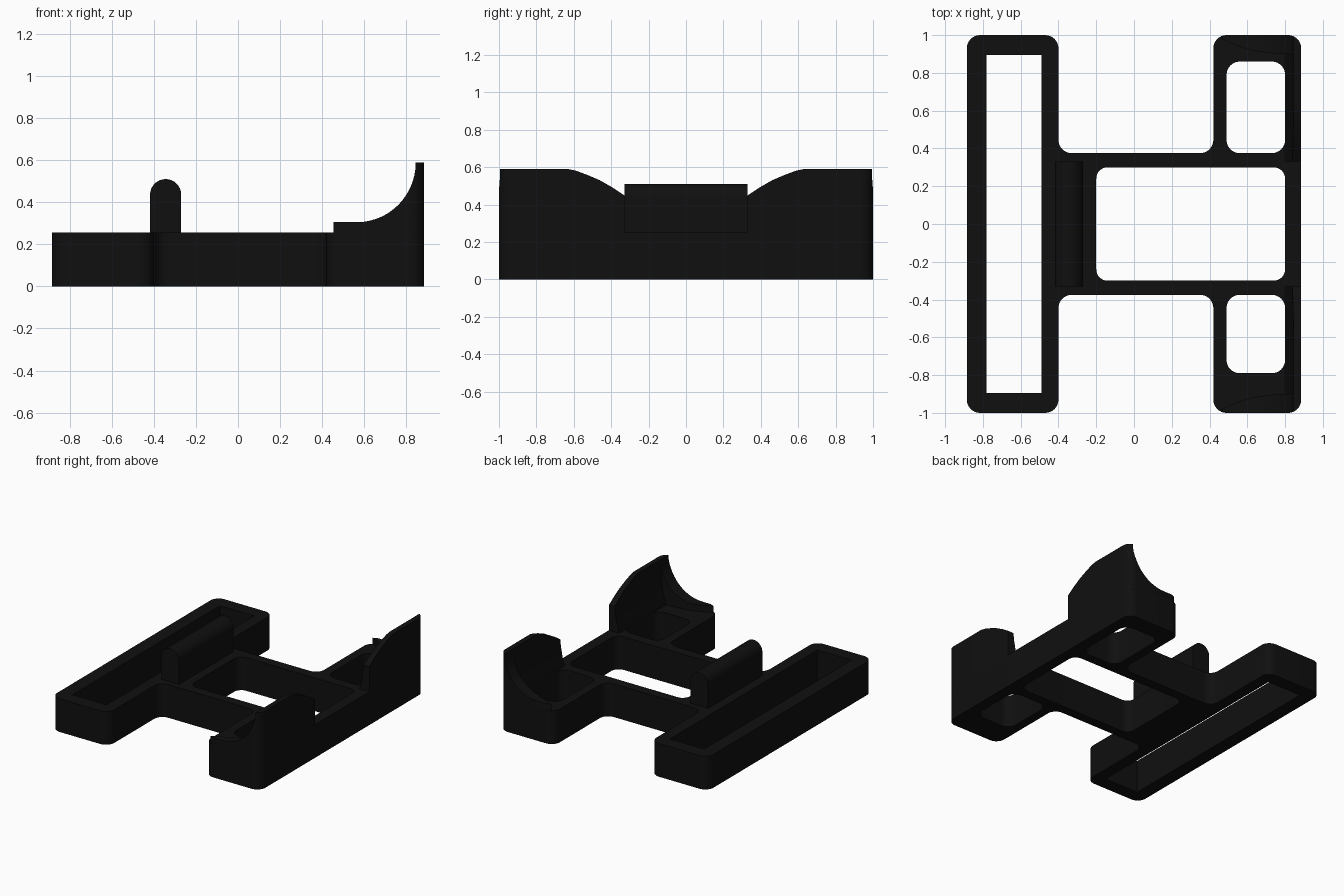
import bpy, bmesh, math
from mathutils import Vector

if "Cube" in bpy.data.objects:
    bpy.data.objects.remove(bpy.data.objects["Cube"])

black = bpy.data.materials.new("matte black")
black.use_nodes = True
colour = (0.005, 0.005, 0.005, 1)
black.diffuse_color = colour
black.node_tree.nodes["Principled BSDF"].inputs["Base Color"].default_value = colour


def rounded(points, r, steps=8):
    """Round every corner of a closed outline, inward or outward."""
    out = []
    pts = [Vector(p) for p in points]
    for i, p in enumerate(pts):
        a = p + (pts[i - 1] - p).normalized() * r
        b = p + (pts[(i + 1) % len(pts)] - p).normalized() * r
        c = a + b - p
        for k in range(steps + 1):
            t = k / steps * math.pi / 2
            out.append(c + (a - c) * math.cos(t) + (b - c) * math.sin(t))
    return out


def rect(x0, x1, y0, y1):
    return [(x0, y0), (x1, y0), (x1, y1), (x0, y1)]


def prism(name, loops, plane, lo, hi):
    """Extrude flat outlines (first is outer, others are holes) from lo to hi."""
    cu = bpy.data.curves.new(name, 'CURVE')
    cu.dimensions, cu.fill_mode, cu.extrude = '2D', 'BOTH', (hi - lo) / 2
    for loop in loops:
        sp = cu.splines.new('POLY')
        sp.points.add(len(loop) - 1)
        sp.use_cyclic_u = True
        for p, q in zip(sp.points, loop):
            p.co = (q[0], q[1], 0, 1)
    tmp = bpy.data.objects.new("outline", cu)
    bpy.context.collection.objects.link(tmp)
    dg = bpy.context.evaluated_depsgraph_get()
    me = bpy.data.meshes.new_from_object(tmp.evaluated_get(dg))
    bpy.data.objects.remove(tmp)
    bm = bmesh.new()
    bm.from_mesh(me)
    bmesh.ops.remove_doubles(bm, verts=bm.verts, dist=0.0001)
    for v in bm.verts:
        u, w, d = v.co.x, v.co.y, v.co.z + (lo + hi) / 2
        v.co = {'xy': (u, w, d), 'xz': (u, d, w), 'yz': (d, u, w)}[plane]
    bmesh.ops.recalc_face_normals(bm, faces=bm.faces)
    bm.to_mesh(me)
    bm.free()
    me.materials.clear()
    me.materials.append(black)
    ob = bpy.data.objects.new(name, me)
    bpy.context.collection.objects.link(ob)
    return ob


def intersect(ob, *cutters):
    for c in cutters:
        m = ob.modifiers.new("trim", 'BOOLEAN')
        m.operation, m.solver, m.object = 'INTERSECT', 'EXACT', c
    dg = bpy.context.evaluated_depsgraph_get()
    ob.data = bpy.data.meshes.new_from_object(ob.evaluated_get(dg))
    ob.modifiers.clear()
    for c in cutters:
        bpy.data.objects.remove(c)


# Base frame: H-shaped plate with four openings
half = [(0.885, 1), (0.42, 1), (0.42, 0.375), (-0.4, 0.375), (-0.4, 1), (-0.885, 1)]
outline = half + [(x, -y) for x, y in reversed(half)]
base = prism("base_frame", [
    rounded(outline, 0.07),
    rect(-0.78, -0.49, -0.895, 0.895),
    rounded(rect(-0.2, 0.8, -0.3, 0.3), 0.06),
    rounded(rect(0.49, 0.8, 0.375, 0.86), 0.07),
    rounded(rect(0.49, 0.8, -0.79, -0.375), 0.07),
], 'xy', 0, 0.255)

# Upright ridge with a round top
arc = [math.pi * k / 16 for k in range(17)]
ridge_profile = [(-0.418, 0.2), (-0.27, 0.2)]
ridge_profile += [(-0.344 + 0.074 * math.cos(t), 0.436 + 0.074 * math.sin(t)) for t in arc]
ridge = prism("ridge", [ridge_profile], 'xz', -0.33, 0.33)

# Cradle wings: tall outer wall and a scooped lip at each end
parts = [base, ridge]
quarter = [math.pi / 2 * k / 14 for k in range(15)]
scoop = [(0.4, 0.2), (0.4, 0.305)]
scoop += [(0.565 + 0.28 * math.sin(t), 0.59 - 0.285 * math.cos(t)) for t in quarter]
scoop += [(0.9, 0.59), (0.9, 0.2)]
wall_section = [(0.8, 0.2), (0.8, 0.255), (0.818, 0.32), (0.832, 0.4), (0.841, 0.49),
                (0.845, 0.592), (0.9, 0.592), (0.9, 0.2)]
for s, end in ((-1, "front"), (1, "back")):
    lo, hi = sorted((s * 0.3, s * 1.1))
    side = [(0.33, 0.2), (0.33, 0.45), (0.39, 0.49), (0.46, 0.53), (0.53, 0.56),
            (0.59, 0.582), (0.63, 0.59), (1.05, 0.59), (1.05, 0.2)]
    wall = prism(end + "_wing_wall", [[(s * y, z) for y, z in side]], 'yz', 0.75, 0.95)
    intersect(wall,
              prism("section", [wall_section], 'xz', lo, hi),
              prism("plan", [rounded(rect(0.42, 0.885, -1, 1), 0.07)], 'xy', 0.1, 0.7))
    corner = [(0.815 + 0.07 * math.cos(t), 0.93 + 0.07 * math.sin(t)) for t in quarter]
    plan = corner + [(0.49, 1), (0.455, 0.985), (0.53, 0.95), (0.62, 0.92),
                     (0.72, 0.905), (0.885, 0.895)]
    lip = prism(end + "_wing_lip", [[(x, s * y) for x, y in plan]], 'xy', 0.22, 0.7)
    intersect(lip, prism("section", [scoop], 'xz', lo, hi))
    parts += [wall, lip]

# Smooth the rounded corners, keep edges crisp
bpy.ops.object.select_all(action='DESELECT')
for ob in parts:
    ob.select_set(True)
bpy.context.view_layer.objects.active = base
bpy.ops.object.shade_smooth_by_angle(angle=math.radians(30))
